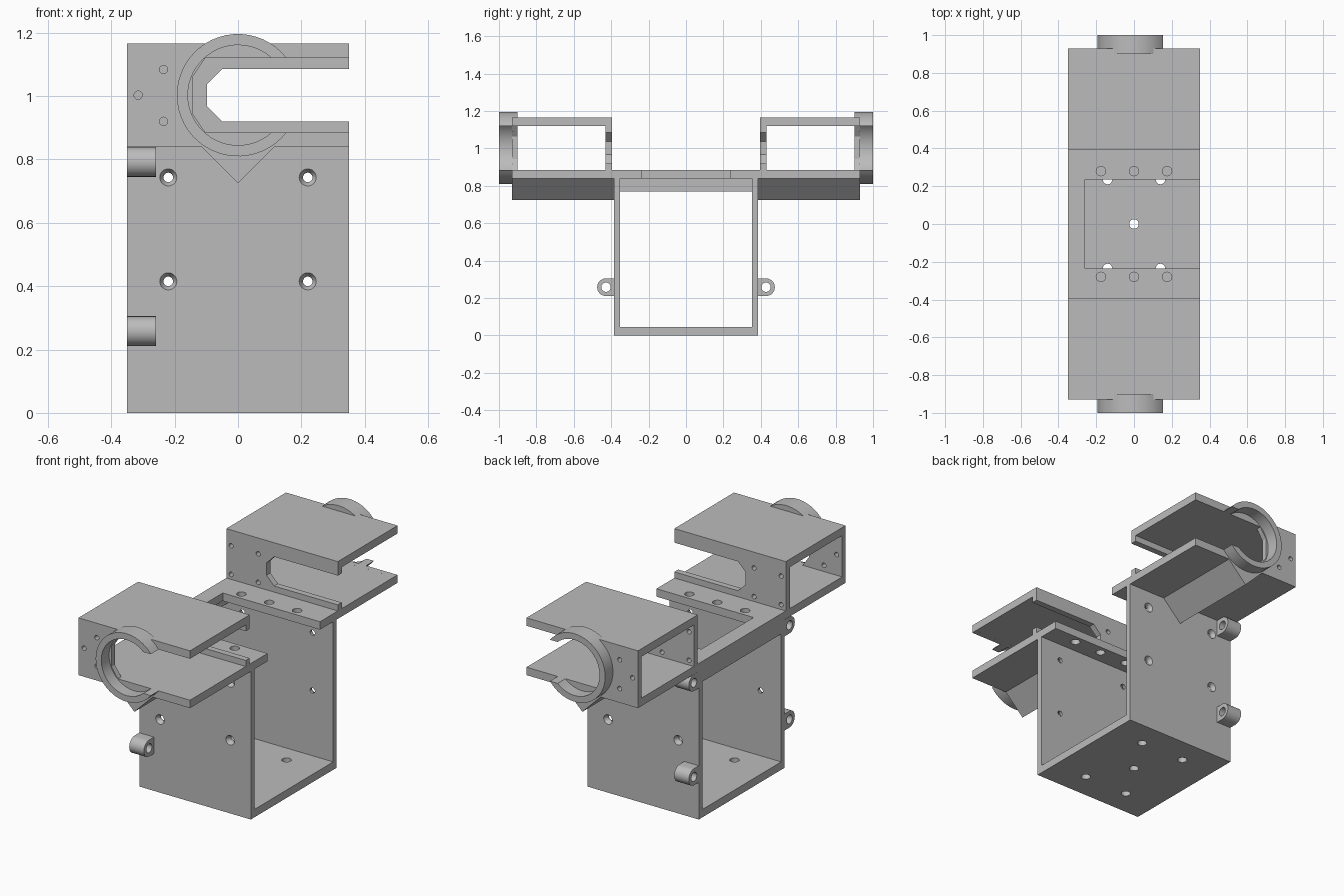
import bpy, bmesh, math
from mathutils import Matrix

if "Cube" in bpy.data.objects:
    bpy.data.objects.remove(bpy.data.objects["Cube"], do_unlink=True)

grey = bpy.data.materials.new("plain_grey")
grey.use_nodes = True
grey.diffuse_color = (0.5, 0.5, 0.5, 1)
grey.node_tree.nodes["Principled BSDF"].inputs["Base Color"].default_value = (0.5, 0.5, 0.5, 1)


def finish(name, bm):
    bmesh.ops.recalc_face_normals(bm, faces=bm.faces)
    mesh = bpy.data.meshes.new(name)
    bm.to_mesh(mesh)
    bm.free()
    mesh.materials.append(grey)
    ob = bpy.data.objects.new(name, mesh)
    bpy.context.scene.collection.objects.link(ob)
    return ob


def prism(name, points, axis, a, b):
    """Extrude a 2D outline along an axis from a to b."""
    place = {"x": lambda u, v, t: (t, u, v),
             "y": lambda u, v, t: (u, t, v),
             "z": lambda u, v, t: (u, v, t)}[axis]
    bm = bmesh.new()
    lo, hi = ([bm.verts.new(place(u, v, t)) for u, v in points] for t in (a, b))
    bm.faces.new(lo)
    bm.faces.new(hi)
    n = len(points)
    for i in range(n):
        j = (i + 1) % n
        bm.faces.new((lo[i], lo[j], hi[j], hi[i]))
    return finish(name, bm)


def rect(u0, u1, v0, v1):
    return [(u0, v0), (u1, v0), (u1, v1), (u0, v1)]


def arc(cu, cv, r, start, end, n=40):
    steps = [start + (end - start) * i / n for i in range(n + 1)]
    return [(cu + r * math.cos(t), cv + r * math.sin(t)) for t in steps]


def drill(axis, centre, depth, r1, r2=None):
    """Round cutter; r1 is the radius at the low end of the axis."""
    bm = bmesh.new()
    bmesh.ops.create_cone(bm, cap_ends=True, segments=24, radius1=r1,
                          radius2=r1 if r2 is None else r2, depth=depth)
    if axis == "y":
        bm.transform(Matrix.Rotation(-math.pi / 2, 4, "X"))
    bm.transform(Matrix.Translation(centre))
    return finish("cutter", bm)


def cut(ob, cutters):
    for c in cutters:
        c.hide_render = True
        mod = ob.modifiers.new("cut", "BOOLEAN")
        mod.operation = "DIFFERENCE"
        mod.solver = "EXACT"
        mod.object = c
        bpy.context.view_layer.update()
        result = bpy.data.meshes.new_from_object(
            ob.evaluated_get(bpy.context.evaluated_depsgraph_get()))
        ob.modifiers.clear()
        ob.data = result
        bpy.data.objects.remove(c, do_unlink=True)


W = 0.35            # half width
DECK, TOP = 0.84, 0.885
AXIS_Z = 1.0025     # ring centre height
parts = []

# U-shaped body with floor and countersunk wall holes
body = prism("body", [(-0.385, 0), (0.385, 0), (0.385, DECK), (0.353, DECK),
                      (0.353, 0.045), (-0.353, 0.045), (-0.353, DECK), (-0.385, DECK)],
             "x", -W, W)
holes = [drill("z", (0, 0, 0.02), 0.2, 0.025)]
for x in (-0.14, 0.14):
    holes += [drill("z", (x, y, 0.02), 0.2, 0.025) for y in (-0.235, 0.235)]
for x in (-0.22, 0.22):
    for z in (0.415, 0.743):
        holes.append(drill("y", (x, 0, z), 1, 0.015))
        holes.append(drill("y", (x, -0.375, z), 0.03, 0.03, 0.012))
        holes.append(drill("y", (x, 0.375, z), 0.03, 0.012, 0.03))
cut(body, holes)
parts.append(body)

# Deck with an open slot, and the beam under its closed end
deck = prism("deck", [(-W, -0.395), (W, -0.395), (W, -0.235), (-0.26, -0.235),
                      (-0.26, 0.235), (W, 0.235), (W, 0.395), (-W, 0.395)], "z", DECK, TOP)
cut(deck, [drill("z", (x, y, 0.86), 0.2, 0.025)
           for x in (-0.175, 0, 0.175) for y in (-0.28, 0.28)])
parts.append(deck)
parts.append(prism("deck_beam", rect(-0.353, 0.353, 0.77, DECK), "x", -W, -0.31))


def slot(half, tip, chamfer_x, flat):
    """Sideways slot with a chamfered closed end."""
    pts = [(0.5, -half), (chamfer_x, -half), (tip, -flat), (tip, flat),
           (chamfer_x, half), (0.5, half)]
    return [(u, AXIS_Z + v) for u, v in pts]


for side, label in ((-1, "front"), (1, "back")):
    # Hollow arm with a slotted inner wall and a wider slot in the outer wall
    arm = prism(label + "_arm", rect(-W, W, DECK, 1.165), "y", side * 0.395, side * 0.93)
    cutters = [prism("cutter", rect(side * 0.43, side * 0.9, TOP, 1.12), "x", -0.5, 0.5),
               prism("cutter", slot(0.083, -0.098, -0.05, 0.035), "y", side * 0.3, side * 0.6),
               prism("cutter", slot(0.1174, -0.142, -0.103, 0.06), "y", side * 0.7, side * 1.1)]
    for x, z in ((-0.235, 1.083), (-0.315, AXIS_Z), (-0.235, 0.92)):
        cutters.append(drill("y", (x, side * 0.915, z), 0.2, 0.013))
    for x in (-0.32, -0.15):
        for z in (0.913, 1.075):
            cutters.append(drill("y", (x, side * 0.41, z), 0.2, 0.013))
    cut(arm, cutters)
    parts.append(arm)

    # Open ring on the outer wall
    gap = 0.1174
    a, b = math.asin(gap / 0.193), math.asin(gap / 0.158)
    outline = (arc(0, AXIS_Z, 0.193, a, 2 * math.pi - a)
               + arc(0, AXIS_Z, 0.158, 2 * math.pi - b, b))
    parts.append(prism(label + "_ring", outline, "y", side * 0.901, side))

    # V-shaped rib under the arm
    parts.append(prism(label + "_rib", [(-0.116, DECK), (0, 0.725), (0.116, DECK)],
                       "y", side * 0.38, side * 0.929))

    # Hinge lugs at the closed end
    for z, place in ((0.258, "lower"), (0.792, "upper")):
        q = math.pi / 2
        shape = ([(side * 0.38, z - 0.047)]
                 + [(side * u, v) for u, v in arc(0.428, z, 0.047, -q, q, 16)]
                 + [(side * 0.38, z + 0.047)])
        lug = prism(f"{label}_{place}_lug", shape, "x", -W, -0.258)
        cut(lug, [prism("cutter", arc(side * 0.428, z, 0.025, 0, 2 * math.pi, 24)[:-1],
                        "x", -0.5, 0)])
        parts.append(lug)

# Smooth the round surfaces, keep edges sharp
bpy.ops.object.select_all(action="DESELECT")
for ob in parts:
    ob.select_set(True)
bpy.context.view_layer.objects.active = body
bpy.ops.object.shade_smooth_by_angle(angle=math.radians(30))
